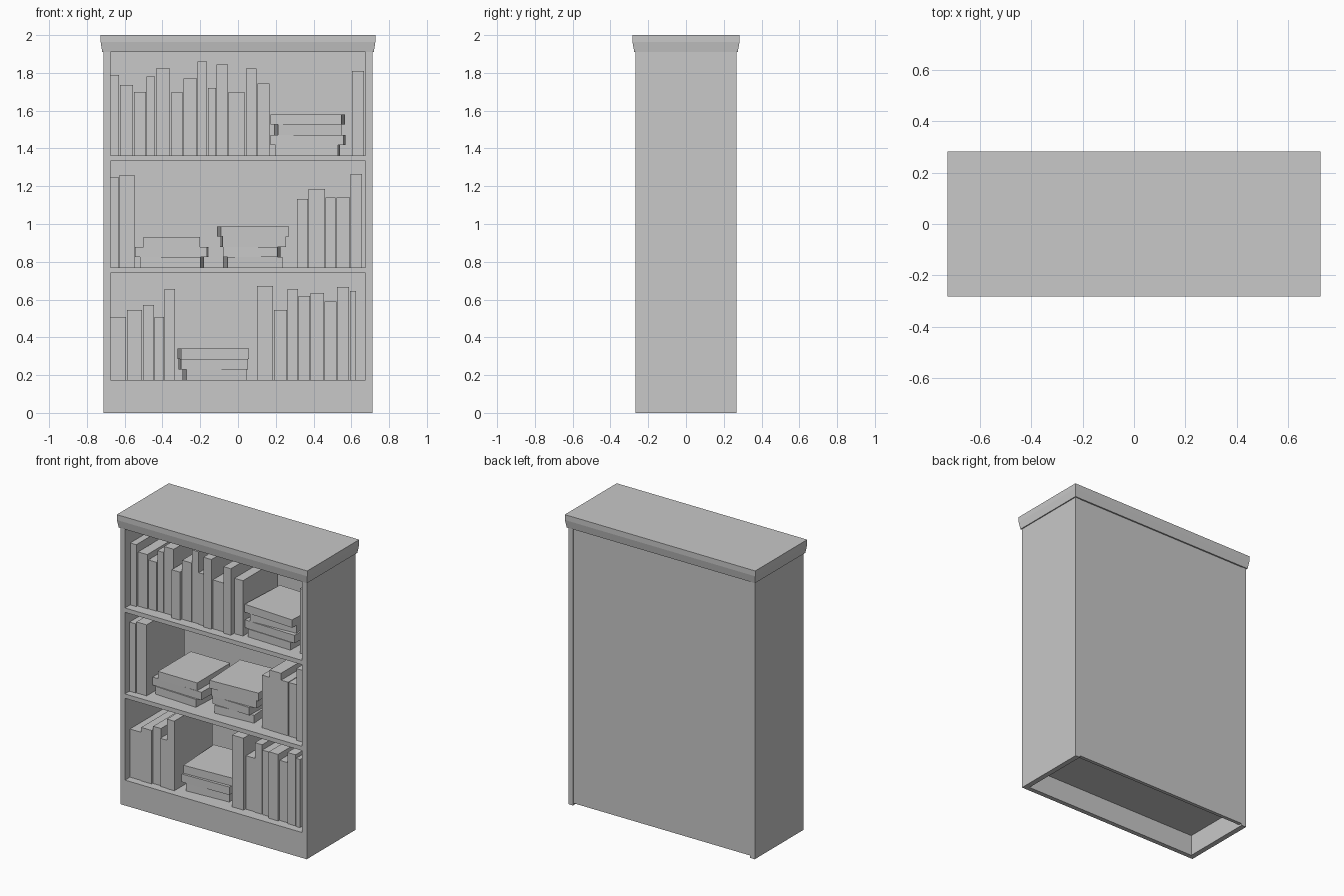
import bpy, bmesh, math, random

if "Cube" in bpy.data.objects:
    bpy.data.objects.remove(bpy.data.objects["Cube"])

random.seed(4)
grey = bpy.data.materials.new("plain grey")
grey.diffuse_color = (0.58, 0.58, 0.58, 1)
grey.use_nodes = True
grey.node_tree.nodes["Principled BSDF"].inputs["Base Color"].default_value = grey.diffuse_color


def finish(name, bm):
    mesh = bpy.data.meshes.new(name)
    bmesh.ops.recalc_face_normals(bm, faces=bm.faces)
    bm.to_mesh(mesh)
    bm.free()
    mesh.materials.append(grey)
    obj = bpy.data.objects.new(name, mesh)
    bpy.context.collection.objects.link(obj)
    return obj


def box(name, x0, x1, y0, y1, z0, z1, turn=0):
    bm = bmesh.new()
    bmesh.ops.create_cube(bm, size=1)
    bmesh.ops.scale(bm, vec=(x1 - x0, y1 - y0, z1 - z0), verts=bm.verts)
    obj = finish(name, bm)
    obj.location = ((x0 + x1) / 2, (y0 + y1) / 2, (z0 + z1) / 2)
    obj.rotation_euler.z = math.radians(turn)
    return obj


W, D, IN = 0.712, 0.267, 0.676      # case half width, half depth, inner half width
FLOORS = (0.175, 0.77, 1.363)       # shelf tops

# Case sides, back, plinth and shelves
box("left_side", -W, -IN, -D, D, 0, 1.91)
box("right_side", IN, W, -D, D, 0, 1.91)
box("back_panel", -IN, IN, 0.24, 0.264, 0.015, 1.91)
box("plinth_front", -IN, IN, -D, -0.235, 0, 0.145)
for i, top in enumerate(FLOORS):
    box(f"shelf_{i + 1}", -IN, IN, -D, 0.24, top - 0.03, top)

# Crown: straight upper edge, tapering in below
bm = bmesh.new()
rings = []
for hx, hy, z in ((0.719, 0.274, 1.91), (0.727, 0.283, 1.963), (0.727, 0.283, 2.0)):
    rings.append([bm.verts.new((sx * hx, sy * hy, z))
                  for sx, sy in ((-1, -1), (1, -1), (1, 1), (-1, 1))])
for a, b in zip(rings, rings[1:]):
    for i in range(4):
        j = (i + 1) % 4
        bm.faces.new((a[i], a[j], b[j], b[i]))
bm.faces.new(rings[0][::-1])
bm.faces.new(rings[-1])
finish("crown", bm)

# Standing books: (left, right, top) for each shelf
bottom = [(-.676, -.593, .507), (-.587, -.508, .544), (-.503, -.444, .57),
          (-.442, -.392, .507), (-.389, -.333, .655), (.10, .185, .671),
          (.19, .26, .544), (.262, .317, .655), (.32, .381, .62),
          (.384, .455, .634), (.458, .521, .59), (.524, .587, .666), (.593, .624, .645)]
middle = [(-.676, -.63, 1.247), (-.627, -.548, 1.26), (.312, .37, 1.133),
          (.373, .46, 1.186), (.463, .516, 1.14), (.521, .593, 1.14), (.595, .656, 1.265)]
upper = [(-.676, -.63, 1.79), (-.625, -.555, 1.737), (-.55, -.487, 1.70),
         (-.484, -.439, 1.78), (-.434, -.36, 1.822), (-.354, -.29, 1.695),
         (-.288, -.217, 1.77), (-.214, -.164, 1.86), (-.159, -.116, 1.72),
         (-.114, -.053, 1.844), (-.05, .034, 1.70), (.042, .098, 1.822),
         (.103, .167, 1.745), (.603, .667, 1.81)]
for shelf, (floor, row) in enumerate(zip(FLOORS, (bottom, middle, upper))):
    for i, (x0, x1, top) in enumerate(row):
        front = -D + random.uniform(0.045, 0.085)
        box(f"standing_book_{shelf + 1}_{i + 1}", x0, x1, front, 0.2, floor, top)

# Lying stacks: (left, right, turn in degrees), from the bottom up
stacks = {
    "bottom_stack": (0.175, 0.055, [(-.294, .045, 3.5), (-.315, .053, 2), (-.32, .058, 3)]),
    "left_stack": (0.77, 0.054, [(-.52, -.18, -3), (-.545, -.156, -1.5), (-.5, -.2, 0)]),
    "centre_stack": (0.77, 0.0545, [(-.08, .235, 4), (-.08, .225, -2.5),
                                    (-.095, .255, 2), (-.11, .27, 3)]),
    "upper_stack": (1.363, 0.0543, [(.198, .54, -1.7), (.172, .57, -1.8),
                                    (.19, .55, 3.5), (.172, .567, -3)]),
}
DEPTH = 0.36
for name, (floor, thick, layers) in stacks.items():
    for i, (x0, x1, turn) in enumerate(layers):
        a = math.radians(abs(turn))
        half = (x1 - x0 - DEPTH * math.sin(a)) / math.cos(a) / 2
        mid = (x0 + x1) / 2
        y0 = -0.17 + random.uniform(-0.015, 0.015)
        box(f"{name}_book_{i + 1}", mid - half, mid + half, y0, y0 + DEPTH,
            floor + i * thick, floor + (i + 1) * thick, turn)
